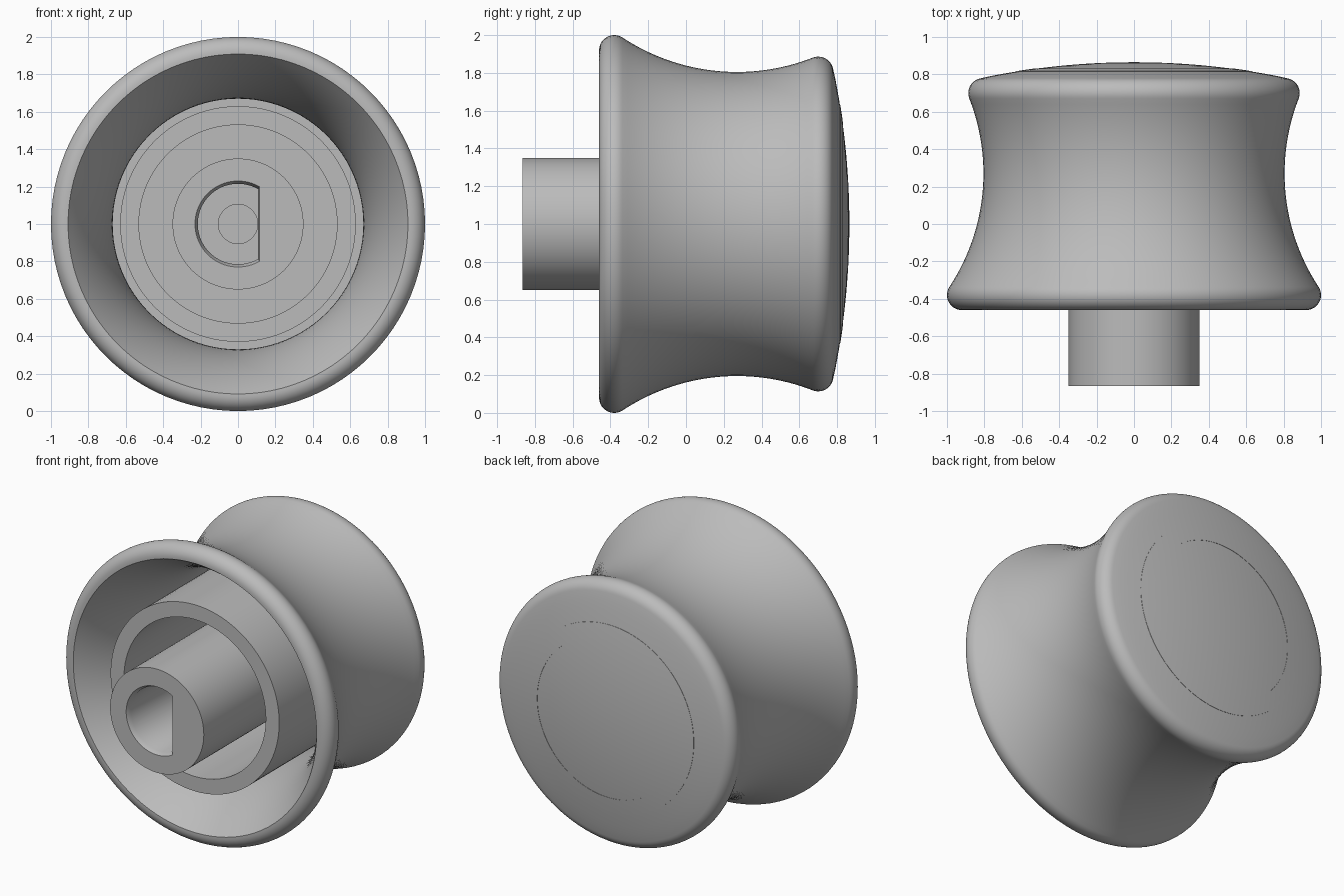
import bpy, bmesh
from math import sin, cos, pi, sqrt, atan2, asin

cube = bpy.data.objects.get("Cube")
if cube:
    bpy.data.objects.remove(cube)

SIDES = 96

grey = bpy.data.materials.new("plain grey")
grey.use_nodes = True
grey.diffuse_color = (0.5, 0.5, 0.5, 1)
grey.node_tree.nodes["Principled BSDF"].inputs["Base Color"].default_value = (0.5, 0.5, 0.5, 1)


def arc(cy, cr, radius, start, end, steps):
    """Profile points (radius, y) on an arc; angle 0 points along +y."""
    angles = [start + (end - start) * i / steps for i in range(steps + 1)]
    return [(cr + radius * sin(a), cy + radius * cos(a)) for a in angles]


def lathe(name, profile, closed=False):
    """Turn a profile about the y axis; a third item 'D' flattens the +x side."""
    bm = bmesh.new()
    rings = []
    for r, y, *shape in profile:
        if r < 1e-5:
            rings.append([bm.verts.new((0, y, 1))])
            continue
        ring = []
        for i in range(SIDES):
            a = 2 * pi * i / SIDES
            rad = r
            if shape and cos(a) > 0.5:
                rad = r / 2 / cos(a)
            ring.append(bm.verts.new((rad * cos(a), y, 1 + rad * sin(a))))
        rings.append(ring)
    pairs = list(zip(rings, rings[1:]))
    if closed:
        pairs.append((rings[-1], rings[0]))
    for p, q in pairs:
        for i in range(SIDES):
            j = (i + 1) % SIDES
            if len(p) == 1:
                bm.faces.new((p[0], q[i], q[j]))
            elif len(q) == 1:
                bm.faces.new((p[i], q[0], p[j]))
            else:
                bm.faces.new((p[i], q[i], q[j], p[j]))
    bmesh.ops.recalc_face_normals(bm, faces=bm.faces)
    mesh = bpy.data.meshes.new(name)
    bm.to_mesh(mesh)
    bm.free()
    mesh.materials.append(grey)
    ob = bpy.data.objects.new(name, mesh)
    bpy.context.collection.objects.link(ob)
    bpy.ops.object.select_all(action='DESELECT')
    ob.select_set(True)
    bpy.context.view_layer.objects.active = ob
    bpy.ops.object.shade_smooth_by_angle(angle=0.5)
    return ob


# Shared dimensions of the waisted wall and the domed back
WAIST_Y, ARC_R, OUTER, WALL = 0.27, 1.905, 1.1, 0.135
FRONT, FLOOR, BACK, DOME = -0.46, 0.65, 0.865, 4.0
FILLET, RIM_Y, RIM_R, BACK_Y, BACK_R = 0.08, -0.38, 0.92, 0.70, 0.806


def waist_angle(y, r):
    """Angle of a point seen from the centre of the waist arc."""
    return atan2(r - ARC_R, y - WAIST_Y) % (2 * pi)


def dome_y(r):
    return BACK - DOME + sqrt(DOME * DOME - r * r)


inner = OUTER + WALL
inner_r = lambda y: ARC_R - sqrt(inner ** 2 - (y - WAIST_Y) ** 2)
front_a = waist_angle(RIM_Y, RIM_R)
back_a = waist_angle(BACK_Y, BACK_R)
dome_a = asin(BACK_R / (DOME - FILLET))

# Hollow waisted knob with rounded rims and a domed back
profile = [(0, FLOOR)]
profile += arc(WAIST_Y, ARC_R, inner, waist_angle(FLOOR, inner_r(FLOOR)),
               waist_angle(FRONT, inner_r(FRONT)), 28)
profile += arc(RIM_Y, RIM_R, FILLET, pi, front_a - pi, 14)
profile += arc(WAIST_Y, ARC_R, OUTER, front_a, back_a, 32)[1:]
profile += arc(BACK_Y, BACK_R, FILLET, back_a - pi, dome_a, 12)[1:]
profile += arc(BACK - DOME, 0, DOME, dome_a, 0, 16)[1:]
lathe("knob_body", profile)

# Inner support ring at the front
lathe("support_ring", [(0.53, FLOOR + 0.02), (0.53, FRONT), (0.63, FRONT), (0.63, FLOOR + 0.02)], True)

# Ring inlaid flush in the domed back
inlay = [(r, dome_y(r) + 0.002) for r in (0.53, 0.555, 0.58, 0.605, 0.63)]
lathe("back_inlay_ring", [(0.53, BACK - 0.1)] + inlay + [(0.63, BACK - 0.1)], True)

# Shaft hub with a chamfered D-shaped socket and a small bore at its end
lathe("shaft_hub", [
    (0.35, FLOOR + 0.02), (0.35, -BACK), (0.23, -BACK, "D"), (0.215, -BACK + 0.03, "D"),
    (0.215, -0.1, "D"), (0.105, -0.1), (0.105, 0.2), (0, 0.2)])
